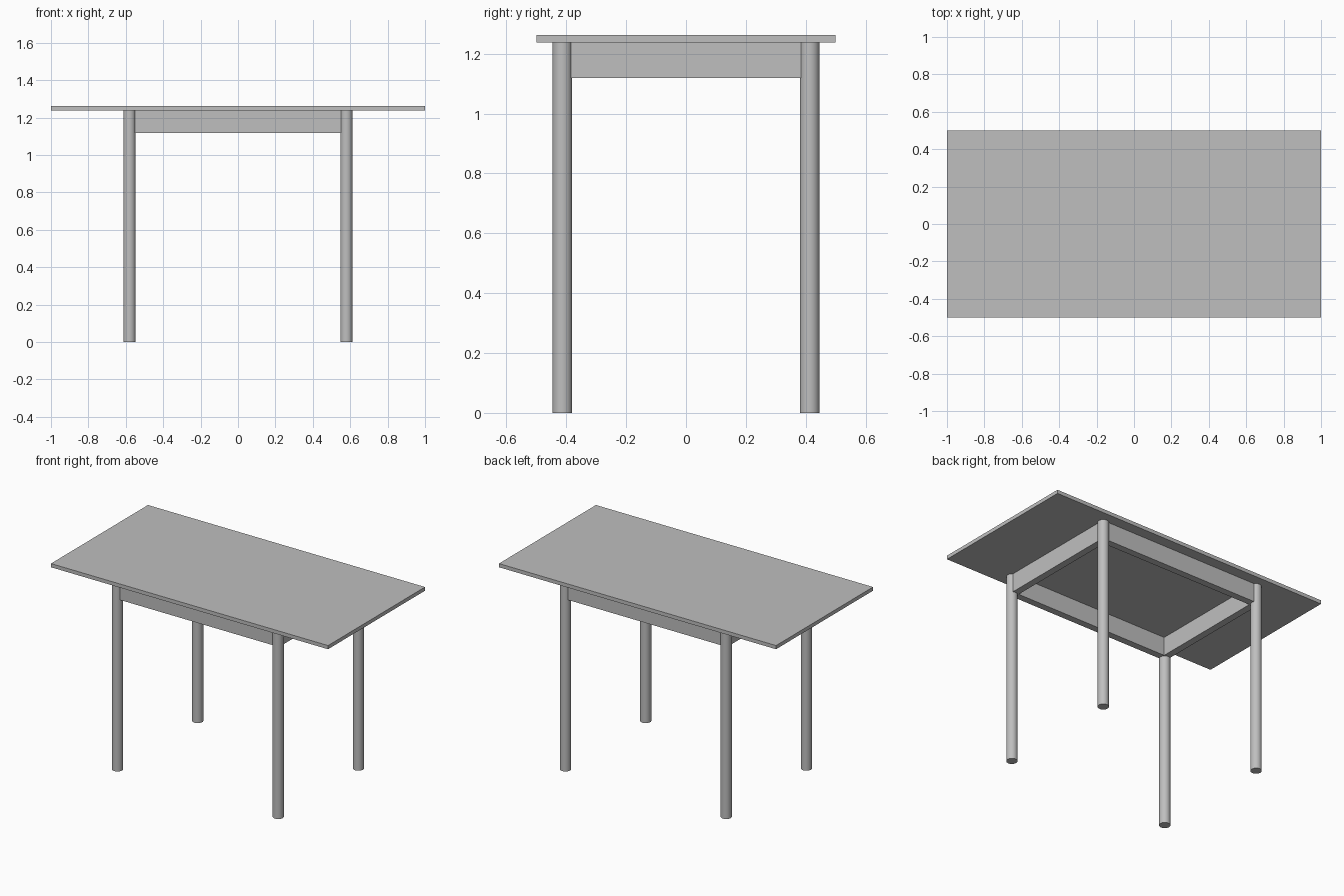
import bpy
import bmesh

cube = bpy.data.objects.get("Cube")
if cube:
    bpy.data.objects.remove(cube, do_unlink=True)

# Main dimensions
TOP_Z, UNDER_Z, APRON_Z = 1.262, 1.238, 1.118
LEG_X, LEG_Y, LEG_R = 0.58, 0.413, 0.033
OUT, INN = 0.017, 0.028  # apron faces, measured from the leg axes

grey = bpy.data.materials.new("plain grey")
grey.use_nodes = True
colour = (0.52, 0.52, 0.52, 1)
grey.diffuse_color = colour
grey.node_tree.nodes["Principled BSDF"].inputs["Base Color"].default_value = colour


def box(name, x, y, z):
    """Box between the given (low, high) limits."""
    size = [b - a for a, b in (x, y, z)]
    middle = [(a + b) / 2 for a, b in (x, y, z)]
    bpy.ops.mesh.primitive_cube_add(size=1, location=middle)
    ob = bpy.context.object
    ob.name = name
    ob.scale = size
    bpy.ops.object.transform_apply(location=False, rotation=False, scale=True)
    ob.data.materials.append(grey)
    return ob


# Table top
box("table_top", (-1, 1), (-0.5, 0.5), (UNDER_Z, TOP_Z))

# Apron: one mitred rectangular frame, swept from an inner and outer outline
bm = bmesh.new()
corners = [(-1, -1), (1, -1), (1, 1), (-1, 1)]
rings = []
for offset, z in ((OUT, APRON_Z), (OUT, UNDER_Z), (-INN, UNDER_Z), (-INN, APRON_Z)):
    rings.append([bm.verts.new((sx * (LEG_X + offset), sy * (LEG_Y + offset), z))
                  for sx, sy in corners])
for r in range(4):
    a, b = rings[r], rings[(r + 1) % 4]
    for i in range(4):
        j = (i + 1) % 4
        bm.faces.new((a[i], a[j], b[j], b[i]))
bmesh.ops.recalc_face_normals(bm, faces=bm.faces)
mesh = bpy.data.meshes.new("apron_frame")
bm.to_mesh(mesh)
bm.free()
mesh.materials.append(grey)
bpy.context.collection.objects.link(bpy.data.objects.new("apron_frame", mesh))

# Round legs
for sx, side in ((1, "left"), (-1, "right")):
    for sy, end in ((-1, "front"), (1, "back")):
        bpy.ops.mesh.primitive_cylinder_add(
            vertices=40, radius=LEG_R, depth=UNDER_Z,
            location=(sx * LEG_X, sy * LEG_Y, UNDER_Z / 2))
        leg = bpy.context.object
        leg.name = f"{end}_{side}_leg"
        leg.data.materials.append(grey)
        bpy.ops.object.shade_smooth_by_angle()
